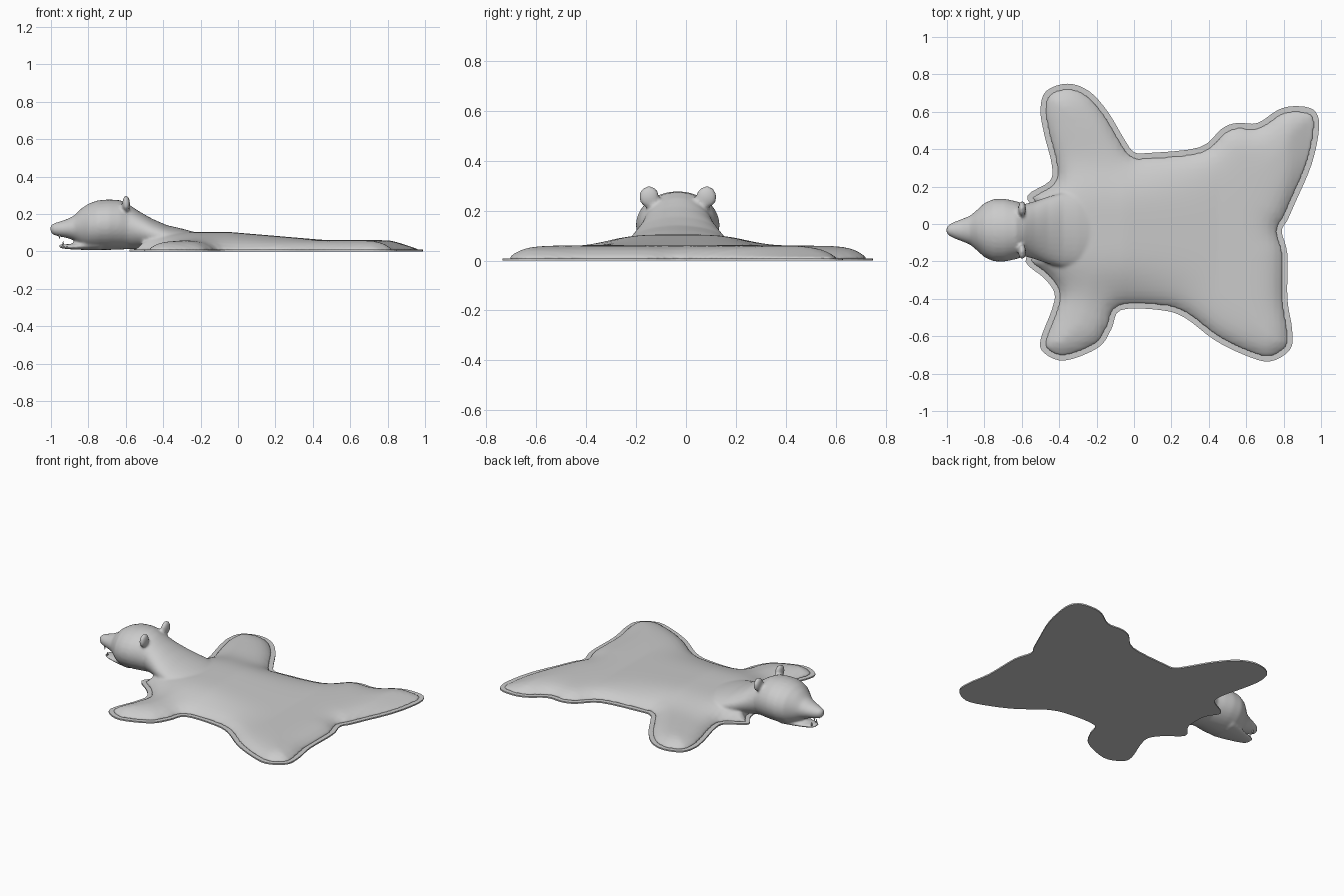
import bpy, bmesh, math
from mathutils import Vector, Matrix
from mathutils.geometry import delaunay_2d_cdt, intersect_point_line

if "Cube" in bpy.data.objects:
    bpy.data.objects.remove(bpy.data.objects["Cube"])

fur = bpy.data.materials.new("grey_fur")
fur.use_nodes = True
GREY = (0.6, 0.6, 0.6, 1)
fur.diffuse_color = GREY
fur.node_tree.nodes["Principled BSDF"].inputs["Base Color"].default_value = GREY
MID = -0.033  # spine line in y

# Pelt outline, clockwise from the neck
OUTLINE = [(-.57, .15), (-.45, .23), (-.44, .32), (-.48, .48), (-.5, .61), (-.47, .71),
           (-.355, .75), (-.24, .71), (-.14, .6), (-.05, .45), (0, .385), (.08, .38),
           (.35, .41), (.47, .51), (.55, .54), (.66, .54), (.77, .61), (.86, .63),
           (.96, .61), (.99, .52), (.95, .32), (.86, .11), (.82, .02), (.79, -.04),
           (.82, -.16), (.82, -.4), (.845, -.56), (.835, -.67), (.725, -.735),
           (.59, -.7), (.43, -.62), (.27, -.5), (.14, -.46), (-.07, -.46), (-.12, -.56),
           (-.19, -.66), (-.37, -.73), (-.48, -.69), (-.5, -.62), (-.44, -.46),
           (-.425, -.37), (-.48, -.29), (-.58, -.2), (-.52, -.1), (-.52, .05)]


def smooth_loop(points, steps=4):
    """Closed Catmull-Rom curve through the points."""
    p = [Vector(q) for q in points]
    n, out = len(p), []
    for i in range(n):
        a, b, c, d = p[i - 1], p[i], p[(i + 1) % n], p[(i + 2) % n]
        for s in range(steps):
            t = s / steps
            out.append(b + (c - a) * t / 2 + (a * 2 - b * 5 + c * 4 - d) * t * t / 2
                       + (b * 3 - a - c * 3 + d) * t ** 3 / 2)
    return out


def inset_loop(loop, amount):
    out = []
    for i, p in enumerate(loop):
        t = (loop[(i + 1) % len(loop)] - loop[i - 1]).normalized()
        out.append(p + Vector((t.y, -t.x)) * amount)
    return out


def make_object(name, bm):
    bmesh.ops.recalc_face_normals(bm, faces=bm.faces)
    mesh = bpy.data.meshes.new(name)
    bm.to_mesh(mesh)
    bm.free()
    mesh.materials.append(fur)
    for f in mesh.polygons:
        f.use_smooth = True
    ob = bpy.data.objects.new(name, mesh)
    bpy.context.collection.objects.link(ob)
    return ob


def loft(bm, sections, sides=32):
    """Skin of ellipses along x: (x, half width, bottom, top)."""
    rings = []
    for x, w, lo, hi in sections:
        ring = []
        for k in range(sides):
            a = math.tau * k / sides
            ring.append(bm.verts.new((x, MID + w * math.cos(a),
                                      (lo + hi) / 2 + (hi - lo) / 2 * math.sin(a))))
        rings.append(ring)
    for r, s in zip(rings, rings[1:]):
        for k in range(sides):
            j = (k + 1) % sides
            bm.faces.new((r[k], r[j], s[j], s[k]))
    bm.faces.new(rings[0])
    bm.faces.new(rings[-1])


outer = smooth_loop(OUTLINE)
inner = inset_loop(outer, 0.026)

# Flat hem under the whole pelt
bm = bmesh.new()
face = bm.faces.new([bm.verts.new((p.x, p.y, 0)) for p in outer])
top = bmesh.ops.extrude_face_region(bm, geom=[face])["geom"]
bmesh.ops.translate(bm, vec=(0, 0, .009), verts=[v for v in top if isinstance(v, bmesh.types.BMVert)])
hem = make_object("hem", bm)
for f in hem.data.polygons:
    f.use_smooth = False


# Padded hide: height grows away from the edge, with a ridge along the spine
def edge_distance(p):
    best = 9
    for a, b in zip(inner, inner[1:] + inner[:1]):
        q, t = intersect_point_line(p, a, b)
        q = a + (b - a) * min(1, max(0, t))
        best = min(best, (p - q.to_2d()).length)
    return best


def hide_height(p):
    rise = 1 - math.exp(-edge_distance(p) / .05)
    tail_fade = min(1, max(.1, (1.02 - p.x) / .2))
    spine = min(1, max(0, (.45 - p.x) / .5)) * math.exp(-((p.y - MID) / .3) ** 4)
    return .012 + rise * (.05 * tail_fade + .042 * spine)


STEP = .03
grid = [Vector((-.6 + STEP * i, -.75 + STEP * j)) for i in range(54) for j in range(51)]
count = len(inner)
border = [(i, (i + 1) % count) for i in range(count)]
verts, _, faces, *_ = delaunay_2d_cdt(inner + grid, border, [], 1, 1e-5)
bm = bmesh.new()
used = {i for f in faces for i in f}
upper = {i: bm.verts.new((verts[i].x, verts[i].y, hide_height(verts[i]))) for i in used}
lower = {i: bm.verts.new((verts[i].x, verts[i].y, .002)) for i in used}
for f in faces:
    bm.faces.new([upper[i] for i in f])
    bm.faces.new([lower[i] for i in reversed(f)])
pairs = {upper[i]: lower[i] for i in used}
for e in [e for e in bm.edges if e.is_boundary and e.verts[0] in pairs]:
    a, b = e.verts
    bm.faces.new((a, b, pairs[b], pairs[a]))

# Neck, skull and upper muzzle
loft(bm, [(-.22, .18, .005, .1), (-.3, .2, .005, .122), (-.38, .2, .005, .14),
          (-.46, .18, .005, .175), (-.53, .155, .01, .215), (-.585, .14, .012, .252),
          (-.63, .155, .01, .274), (-.69, .168, .008, .278), (-.75, .167, .008, .273),
          (-.8, .145, .012, .255), (-.84, .108, .03, .228), (-.875, .078, .058, .192),
          (-.92, .06, .073, .17), (-.96, .045, .08, .158), (-.99, .03, .09, .148),
          (-1.003, .014, .105, .136)])

# Ears, cupped toward the front
for side in (-1, 1):
    base = Matrix.Translation((-.598, MID + side * .115, .255))
    bmesh.ops.create_uvsphere(bm, u_segments=20, v_segments=12, radius=1,
                              matrix=base @ Matrix.Diagonal((.021, .042, .044, 1)))

# Lower jaw
loft(bm, [(-.74, .1, .006, .06), (-.82, .08, .008, .05), (-.88, .06, .01, .04),
          (-.93, .045, .014, .038), (-.957, .025, .02, .036)])

hide = make_object("hide_and_head", bm)
remesh = hide.modifiers.new("blend", 'REMESH')
remesh.mode = 'VOXEL'
remesh.voxel_size = .009
remesh.use_smooth_shade = True
soften = hide.modifiers.new("soften", 'SMOOTH')
soften.factor = .5
soften.iterations = 6

# Fangs
bm = bmesh.new()
for side in (-1, 1):
    for x, z, flip in ((-.955, .08, math.pi), (-.935, .043, 0)):
        place = Matrix.Translation((x, MID + side * .025, z)) @ Matrix.Rotation(flip, 4, 'X')
        bmesh.ops.create_cone(bm, cap_ends=True, segments=10, radius1=.007, radius2=.001,
                              depth=.026, matrix=place)
make_object("fangs", bm)
